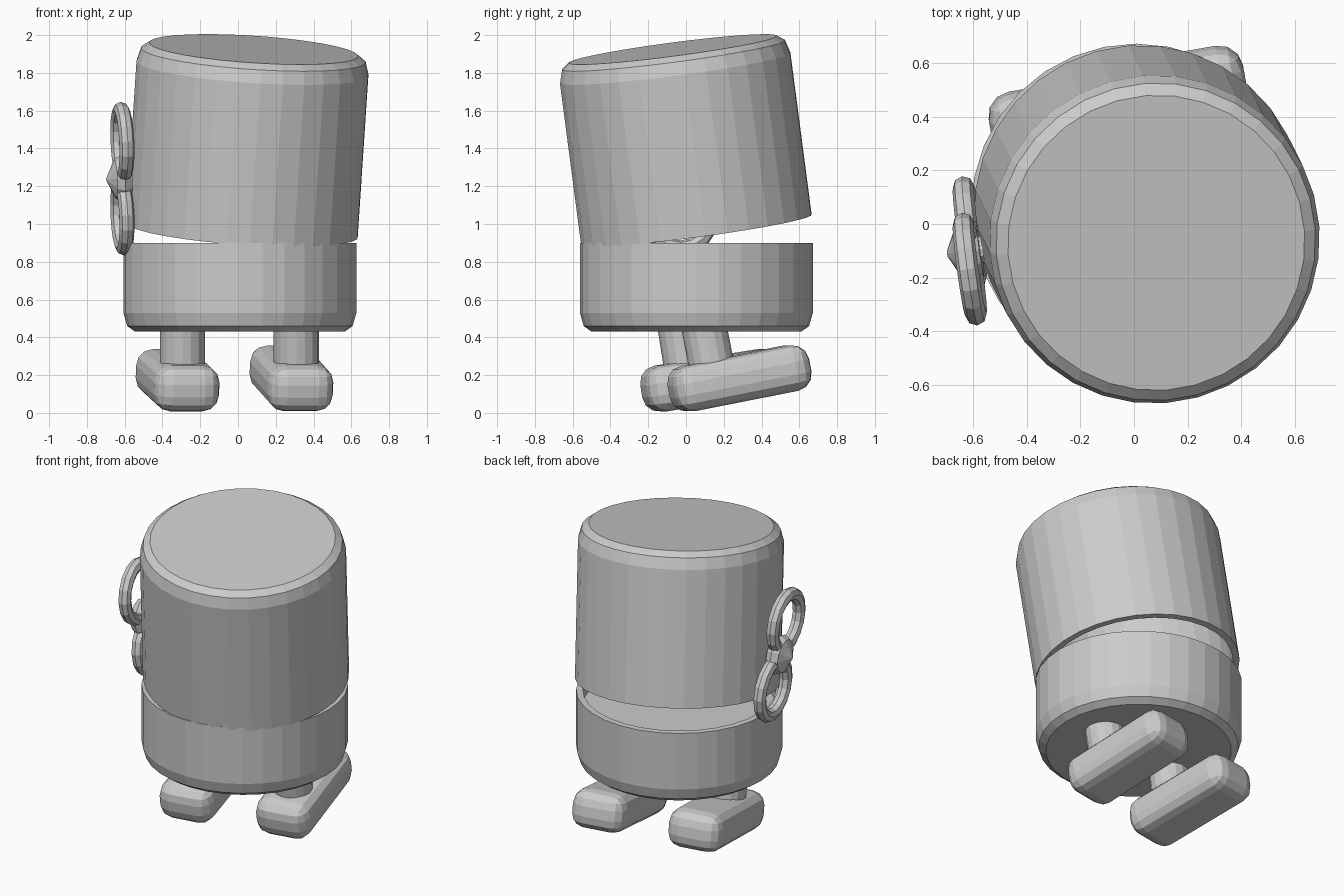
import bpy, bmesh, math
from mathutils import Matrix, Vector

cube = bpy.data.objects.get("Cube")
if cube:
    bpy.data.objects.remove(cube, do_unlink=True)

# Single plain grey material
grey = bpy.data.materials.new("plain grey")
grey.use_nodes = True
COLOR = (0.6, 0.6, 0.6, 1)
grey.diffuse_color = COLOR
grey.node_tree.nodes["Principled BSDF"].inputs["Base Color"].default_value = COLOR


def add_object(name, bm, matrix):
    bmesh.ops.recalc_face_normals(bm, faces=bm.faces)
    mesh = bpy.data.meshes.new(name)
    bm.to_mesh(mesh)
    bm.free()
    mesh.materials.append(grey)
    obj = bpy.data.objects.new(name, mesh)
    obj.matrix_world = matrix
    bpy.context.collection.objects.link(obj)
    return obj


def place(origin, axis):
    """Matrix that puts local z along axis at origin."""
    turn = Vector(axis).to_track_quat('Z', 'Y').to_matrix().to_4x4()
    return Matrix.Translation(origin) @ turn


def lathe(name, profile, sides, matrix, ring=False):
    """Revolve (radius, height) points; close with caps or into a ring."""
    bm = bmesh.new()
    loops = []
    for r, z in profile:
        loops.append([bm.verts.new((r * math.cos(a), r * math.sin(a), z))
                      for a in (2 * math.pi * i / sides for i in range(sides))])
    pairs = list(zip(loops, loops[1:]))
    if ring:
        pairs.append((loops[-1], loops[0]))
    else:
        bm.faces.new(loops[0])
        bm.faces.new(loops[-1])
    for low, high in pairs:
        for i in range(sides):
            j = (i + 1) % sides
            bm.faces.new((low[i], low[j], high[j], high[i]))
    return add_object(name, bm, matrix)


R, WALL = 0.617, 0.04
EDGE = [(R - 0.062, 0), (R - 0.02, 0.03), (R, 0.1)]

# Lower body: shallow open tub with rounded bottom edge
TUB = 0.47
lathe("lower_body", EDGE + [(R, TUB), (R - WALL, TUB), (R - WALL, TUB - 0.1)],
      32, Matrix.Translation((0.01, 0.055, 0.43)))

# Upper body: hollow lid tilted open towards the front
LID = 0.965
hinge = Vector((0.02, 0.055, 0.97))
top = Vector((0.083, -0.07, 1.923))
lathe("upper_body", [(r, LID - z) for r, z in EDGE] +
      [(R, 0), (R - WALL, 0), (R - WALL, LID - 0.1)],
      32, place(hinge, top - hinge))


# Feet and legs, one stepped ahead of the other
def foot_and_leg(side, center, pitch, leg_y):
    turn = Matrix.Rotation(math.radians(10), 4, 'Z') @ \
        Matrix.Rotation(math.radians(pitch), 4, 'X')
    bm = bmesh.new()
    bmesh.ops.create_cube(bm, size=1)
    bmesh.ops.scale(bm, vec=(0.35, 0.745, 0.245), verts=bm.verts)
    bmesh.ops.bevel(bm, geom=list(bm.edges), offset=0.09, segments=3,
                    profile=0.5, affect='EDGES')
    add_object(side + "_foot", bm, Matrix.Translation(center) @ turn)
    start = Vector((center[0] + 0.026, leg_y, 0.2))
    lathe(side + "_leg", [(0.12, 0), (0.12, 0.29)], 16,
          Matrix.Translation(start) @
          Matrix.Rotation(math.radians(pitch), 4, 'X'))


foot_and_leg("left", (0.283, 0.283, 0.183), 11, 0.145)
foot_and_leg("right", (-0.32, 0.14, 0.173), 9, 0.01)

# Wind-up key on the right side: two rings, a pointed hub and a shaft
normal = Vector((-0.99, -0.135, -0.046)).normalized()
hub = Vector((-0.612, -0.1, 1.24))
swing = Vector((0, -0.068, 0.195))
TUBE = 0.04
tube = [(0.172 + TUBE * math.cos(a), TUBE * math.sin(a))
        for a in (math.tau * i / 8 for i in range(8))]
for name, sign in (("upper", 1), ("lower", -1)):
    lathe("key_ring_" + name, tube, 16, place(hub + sign * swing, normal), True)
lathe("key_hub", [(0.1, -0.04), (0.125, 0), (0.105, 0.04), (0.06, 0.06), (0.01, 0.085)],
      12, place(hub, normal))
lathe("key_shaft", [(0.05, -0.12), (0.05, 0)], 12, place(hub, normal))
